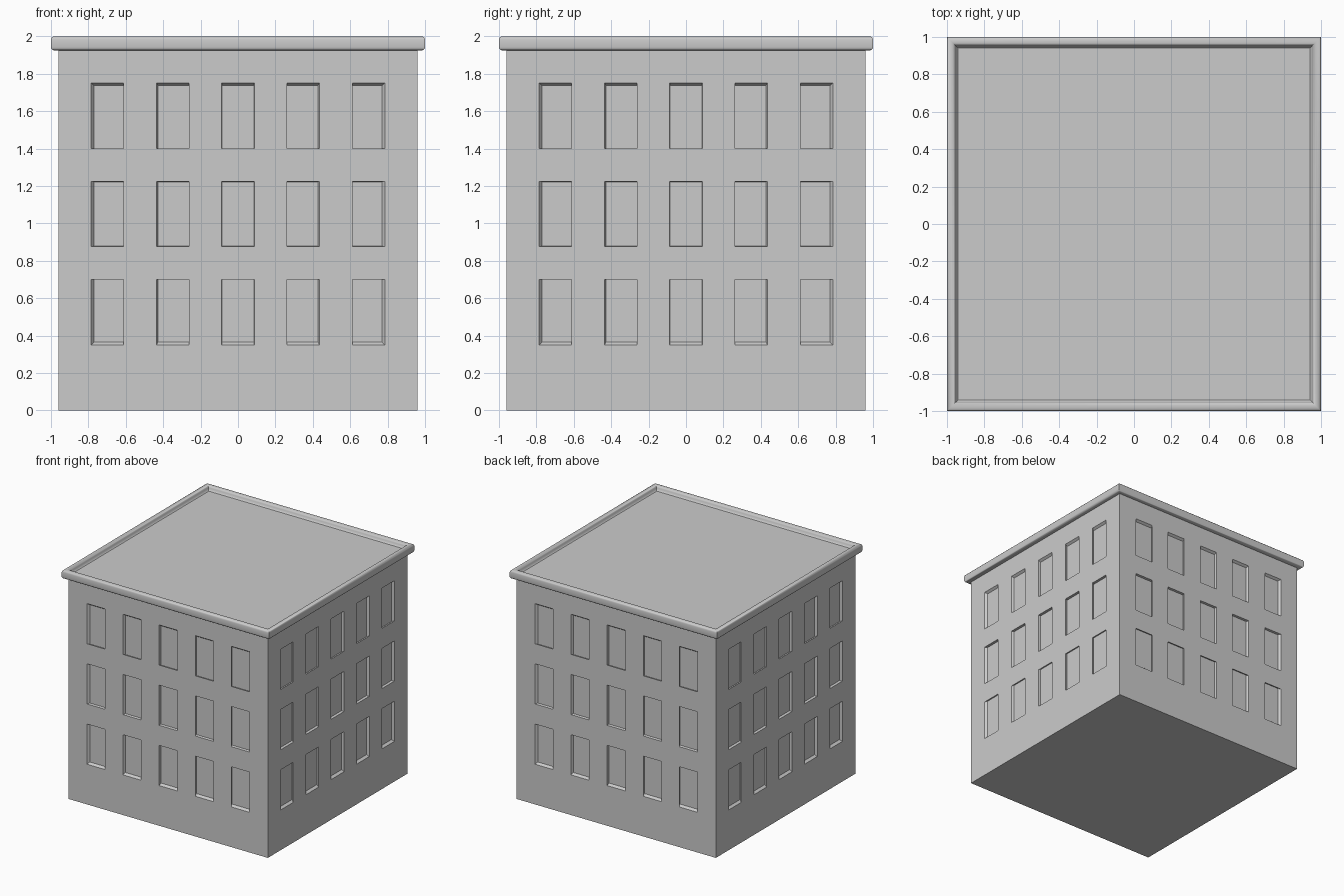
import bpy, bmesh
from math import radians
from mathutils import Matrix, Vector

if "Cube" in bpy.data.objects:
    bpy.data.objects.remove(bpy.data.objects["Cube"])

W, H = 0.96, 1.925            # wall half width and height
CELL_X, CELL_Z = 2 * W / 11, H / 11
CENTRE = Vector((0, 0, 1.08))  # recessed panes shrink toward this point
SHRINK = 0.979


def finish(bm, name, smooth=None):
    bmesh.ops.remove_doubles(bm, verts=bm.verts, dist=1e-5)
    me = bpy.data.meshes.new(name)
    bm.to_mesh(me)
    bm.free()
    ob = bpy.data.objects.new(name, me)
    bpy.context.collection.objects.link(ob)
    if smooth:
        bpy.context.view_layer.objects.active = ob
        ob.select_set(True)
        bpy.ops.object.shade_smooth_by_angle(angle=radians(smooth))
        ob.select_set(False)
    return ob


def quad(bm, pts):
    return bm.faces.new([bm.verts.new(p) for p in pts])


def square(r, z):
    return [(-r, -r, z), (r, -r, z), (r, r, z), (-r, r, z)]


# Walls: four gridded sides, windows pushed inward toward the centre
bm = bmesh.new()
xs = [-W + i * CELL_X for i in range(12)]
zs = [k * CELL_Z for k in (0, 2, 4, 5, 7, 8, 10, 11)]
for side in range(4):
    rot = Matrix.Rotation(radians(90 * side), 3, 'Z')
    for i in range(11):
        for j in range(7):
            x0, x1, z0, z1 = xs[i], xs[i + 1], zs[j], zs[j + 1]
            ring = [rot @ Vector(p) for p in
                    ((x0, -W, z0), (x1, -W, z0), (x1, -W, z1), (x0, -W, z1))]
            if i % 2 and j % 2:
                inner = [CENTRE + (p - CENTRE) * SHRINK for p in ring]
                quad(bm, inner)
                for k in range(4):
                    n = (k + 1) % 4
                    quad(bm, (ring[k], ring[n], inner[n], inner[k]))
            else:
                quad(bm, ring)
quad(bm, square(W, 0)[::-1])   # underside
finish(bm, "walls")

# Cornice: rounded profile (half width, height) swept round the square
profile = [(0.955, 1.925), (0.986, 1.925), (0.993, 1.928), (0.998, 1.934),
           (1.0, 1.942), (1.0, 1.982), (0.998, 1.99), (0.993, 1.996),
           (0.985, 2.0), (0.970, 2.0), (0.962, 1.997), (0.957, 1.991),
           (0.954, 1.982), (0.951, 1.970), (0.940, 1.962)]
bm = bmesh.new()
for (r0, h0), (r1, h1) in zip(profile, profile[1:]):
    a, b = square(r0, h0), square(r1, h1)
    for k in range(4):
        n = (k + 1) % 4
        quad(bm, (a[k], a[n], b[n], b[k]))
finish(bm, "cornice", 40)

# Flat roof inside the rim
bm = bmesh.new()
quad(bm, square(0.94, 1.962))
finish(bm, "roof")
